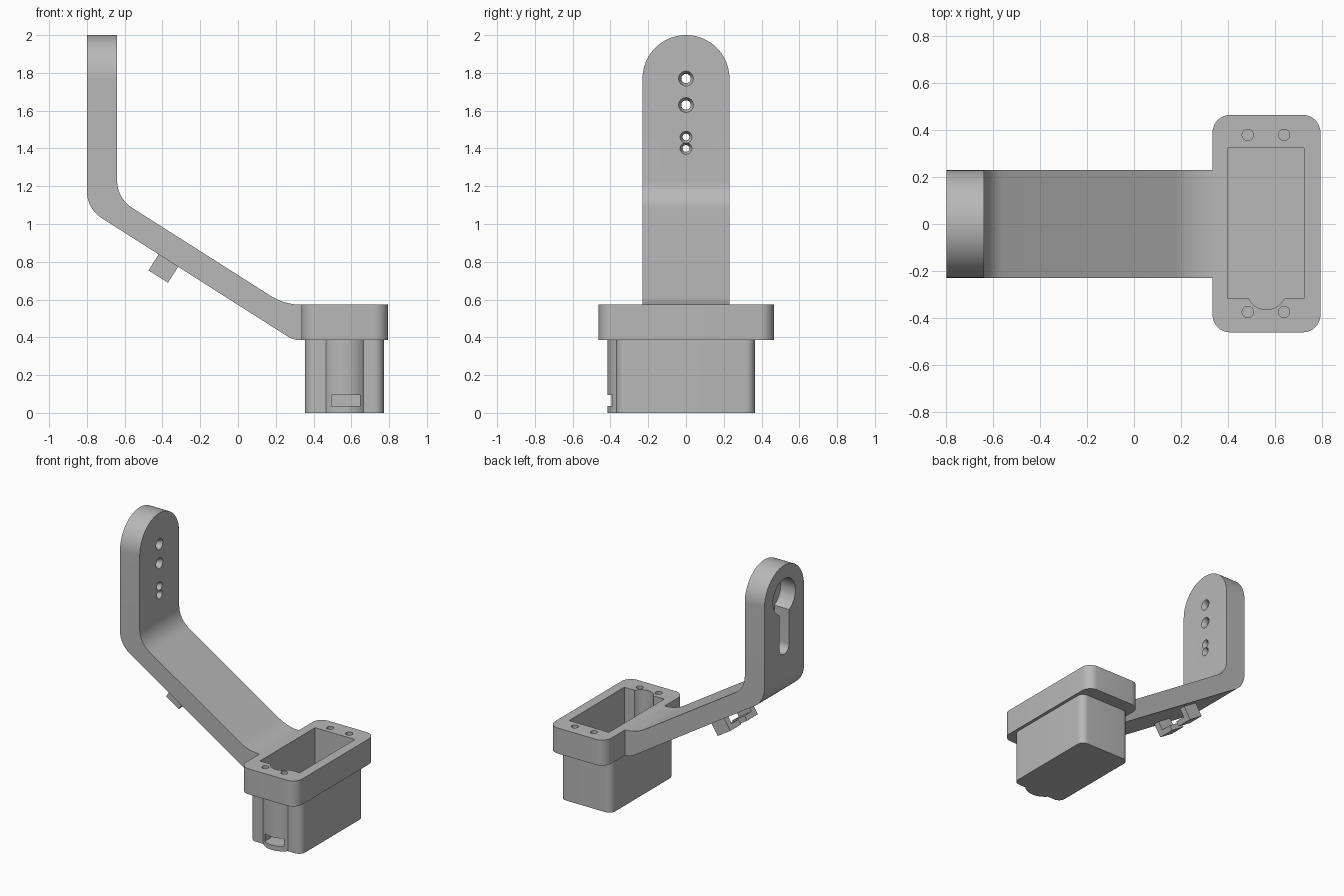
import bpy, bmesh, math
from mathutils import Vector

if "Cube" in bpy.data.objects:
    bpy.data.objects.remove(bpy.data.objects["Cube"])

GREY = bpy.data.materials.new("plain grey")
GREY.diffuse_color = (0.48, 0.48, 0.48, 1)
GREY.use_nodes = True
GREY.node_tree.nodes["Principled BSDF"].inputs["Base Color"].default_value = GREY.diffuse_color

# Frames that turn profile coordinates (u, v) and depth w into a position
XZ = lambda u, v, w: (u, w, v)
YZ = lambda u, v, w: (w, u, v)
XY = lambda u, v, w: (u, v, w)


def fillet(corners, steps=10):
    """Outline from (u, v, radius) corners, rounding each by its radius."""
    out = []
    for i, (u, v, r) in enumerate(corners):
        p = Vector((u, v))
        if r == 0:
            out.append(p)
            continue
        a = (Vector(corners[i - 1][:2]) - p).normalized()
        b = (Vector(corners[(i + 1) % len(corners)][:2]) - p).normalized()
        half = a.angle(b) / 2
        c = p + (a + b).normalized() * r / math.sin(half)
        s = p + a * r / math.tan(half) - c
        e = p + b * r / math.tan(half) - c
        turn = math.atan2(s.x * e.y - s.y * e.x, s.dot(e))
        for k in range(steps + 1):
            t = turn * k / steps
            out.append(c + Vector((s.x * math.cos(t) - s.y * math.sin(t),
                                   s.x * math.sin(t) + s.y * math.cos(t))))
    return out


def rect(u0, u1, v0, v1, r=0):
    return fillet([(u0, v0, r), (u1, v0, r), (u1, v1, r), (u0, v1, r)])


def circle(cu, cv, r, n=40):
    return [Vector((cu + r * math.cos(2 * math.pi * k / n),
                    cv + r * math.sin(2 * math.pi * k / n))) for k in range(n)]


def prism(name, outline, frame, w0, w1, end=None):
    """Extrude an outline from w0 to w1, optionally ending in another outline."""
    bm = bmesh.new()
    lo = [bm.verts.new(frame(p.x, p.y, w0)) for p in outline]
    hi = [bm.verts.new(frame(p.x, p.y, w1)) for p in (end or outline)]
    bm.faces.new(lo)
    bm.faces.new(hi)
    n = len(lo)
    for i in range(n):
        bm.faces.new((lo[i], lo[(i + 1) % n], hi[(i + 1) % n], hi[i]))
    bmesh.ops.recalc_face_normals(bm, faces=bm.faces)
    me = bpy.data.meshes.new(name)
    bm.to_mesh(me)
    bm.free()
    me.materials.append(GREY)
    ob = bpy.data.objects.new(name, me)
    bpy.context.collection.objects.link(ob)
    return ob


def combine(ob, tool, operation="DIFFERENCE"):
    bpy.context.view_layer.objects.active = ob
    mod = ob.modifiers.new("cut", "BOOLEAN")
    mod.operation = operation
    mod.solver = "EXACT"
    mod.object = tool
    bpy.ops.object.modifier_apply(modifier=mod.name)
    bpy.data.objects.remove(tool)


def smooth(ob):
    bpy.ops.object.select_all(action="DESELECT")
    ob.select_set(True)
    bpy.context.view_layer.objects.active = ob
    bpy.ops.object.shade_smooth_by_angle(angle=math.radians(30))


# Bent arm: side profile trimmed by a round-topped front outline
arm = prism("bent_arm", fillet([
    (-0.80, 2.1, 0), (-0.80, 1.081, 0.17), (0.294, 0.385, 0.13),
    (0.338, 0.385, 0), (0.338, 0.573, 0), (0.246, 0.573, 0.3),
    (-0.64, 1.136, 0.17), (-0.64, 2.1, 0)]), XZ, -0.3, 0.3)
combine(arm, prism("arm_outline", fillet([
    (-0.23, 0.2, 0), (0.23, 0.2, 0), (0.23, 2.0, 0.2299), (-0.23, 2.0, 0.2299)],
    20), YZ, -1, 0.6), "INTERSECT")

# Keyhole recess in the outer face
combine(arm, prism("keyhole_round", circle(0, 1.77, 0.13), YZ, -0.9, -0.68))
combine(arm, prism("keyhole_slot",
                   rect(-0.056, 0.056, 1.345, 1.75, 0.0555), YZ, -0.9, -0.68))

# Countersunk screw holes through the remaining wall
for z, big, small in ((1.77, 0.04, 0.025), (1.63, 0.04, 0.025),
                      (1.46, 0.032, 0.018), (1.40, 0.032, 0.018)):
    combine(arm, prism("screw_hole", circle(0, z, small, 24), YZ, -0.75, -0.6))
    combine(arm, prism("countersink", circle(0, z, small, 24), YZ, -0.665, -0.639,
                       circle(0, z, big, 24)))
smooth(arm)

# Holder: wide rim, lower box and front bulge
holder = prism("holder_box", rect(0.355, 0.772, -0.37, 0.365, 0.05), XY, 0, 0.45)
combine(holder, prism("front_bulge", circle(0.565, -0.28, 0.135, 64), XY, 0, 0.42), "UNION")
combine(holder, prism("rim", rect(0.335, 0.795, -0.462, 0.465, 0.075),
                      XY, 0.385, 0.573), "UNION")

# Cavity with a rounded channel at the front
combine(holder, prism("cavity", rect(0.40, 0.725, -0.317, 0.325), XY, 0.035, 0.7))
combine(holder, prism("channel", circle(0.565, -0.28, 0.085), XY, 0.035, 0.7))

# Front window and four rim holes
combine(holder, prism("window", rect(0.495, 0.645, 0.036, 0.095), XZ, -0.5, -0.30))
for x in (0.485, 0.64):
    for y in (-0.375, 0.38):
        combine(holder, prism("rim_hole", circle(x, y, 0.024, 24), XY, 0.43, 0.7))
smooth(holder)

# Cable clip under the arm: two hooks facing each other
along, down = Vector((0.844, 0, -0.537)), Vector((-0.537, 0, -0.844))
base = Vector((-0.42, 0, 0.839))
for side, name in ((-1, "clip_hook_front"), (1, "clip_hook_back")):
    hook = [Vector((side * u, v)) for u, v in (
        (0.16, -0.02), (0.16, 0.10), (0.035, 0.10),
        (0.035, 0.062), (0.115, 0.062), (0.115, -0.02))]
    prism(name, hook,
          lambda u, v, w: base + Vector((0, u, 0)) + down * v + along * w, 0, 0.122)
